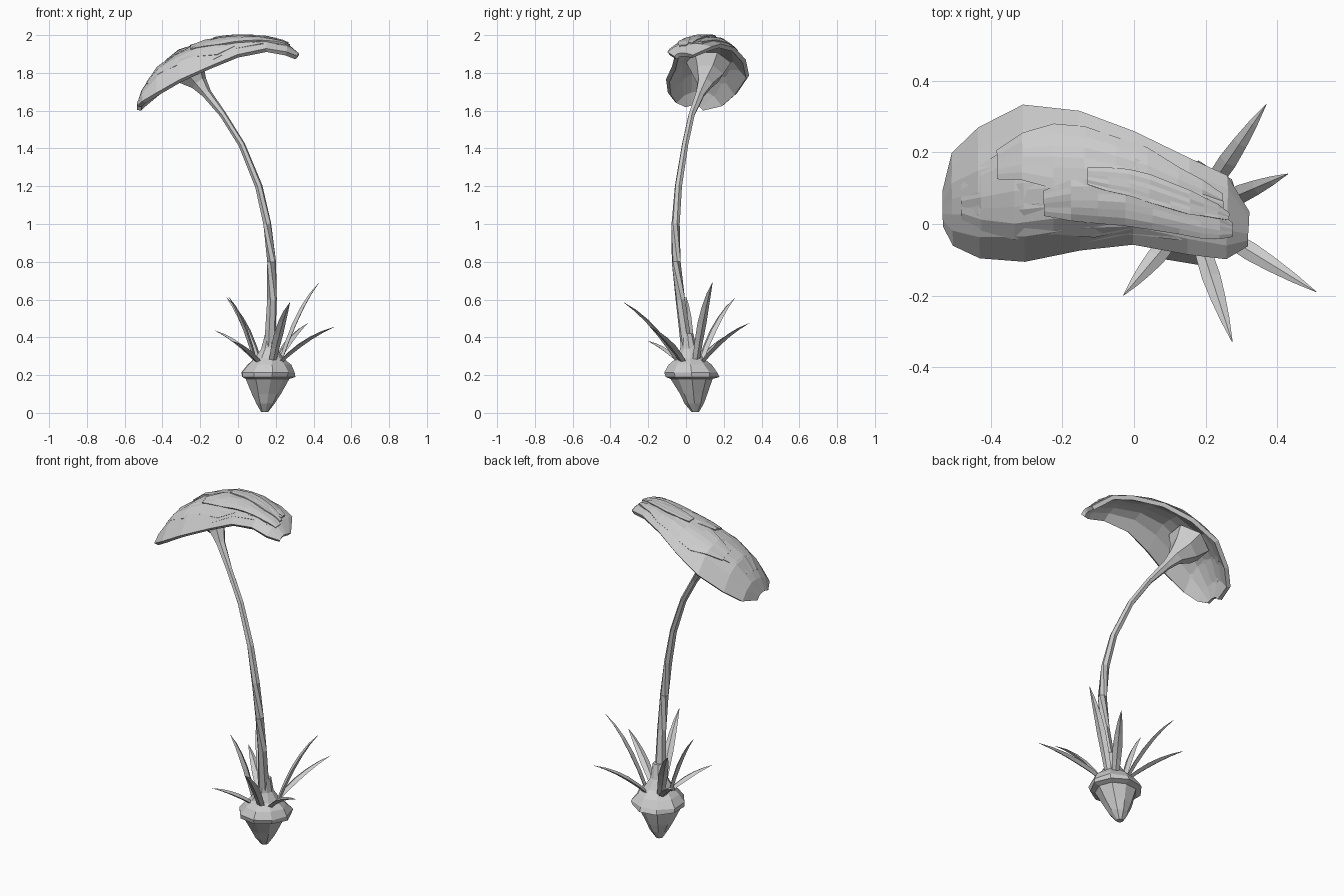
import bpy, math, random
from mathutils import Vector

random.seed(4)
cube = bpy.data.objects.get("Cube")
if cube:
    bpy.data.objects.remove(cube, do_unlink=True)

grey = bpy.data.materials.new("pale grey")
grey.use_nodes = True
colour = (0.6, 0.6, 0.6, 1)
grey.diffuse_color = colour
grey.node_tree.nodes["Principled BSDF"].inputs["Base Color"].default_value = colour


def add_mesh(name, verts, faces):
    mesh = bpy.data.meshes.new(name)
    mesh.from_pydata(verts, [], faces)
    mesh.materials.append(grey)
    obj = bpy.data.objects.new(name, mesh)
    bpy.context.collection.objects.link(obj)
    return obj


def tube(name, path, radii, sides, flat=1.0, upright=False, jitter=0.0):
    """Capped tube along a path; flat squashes the section, upright keeps rings level."""
    path = [Vector(p) for p in path]
    verts, faces = [], []
    for i, (p, r) in enumerate(zip(path, radii)):
        along = path[min(i + 1, len(path) - 1)] - path[max(i - 1, 0)]
        if upright:
            side, other = Vector((1, 0, 0)), Vector((0, 1, 0))
        else:
            along.normalize()
            side = along.cross(Vector((0, 0, 1))).normalized()
            other = along.cross(side)
        for k in range(sides):
            a = math.tau * k / sides
            rr = r * random.uniform(1 - jitter, 1 + jitter)
            verts.append(p + side * math.cos(a) * rr + other * math.sin(a) * rr * flat)
    for i in range(len(path) - 1):
        for k in range(sides):
            n = (k + 1) % sides
            a, b = i * sides, (i + 1) * sides
            faces.append((a + k, a + n, b + n, b + k))
    faces.append(tuple(reversed(range(sides))))
    faces.append(tuple(range(len(verts) - sides, len(verts))))
    return add_mesh(name, verts, faces)


# Bulb: pointed root, overhanging rim and rounded shoulder
bulb_rings = [(.005, .02), (.05, .052), (.1, .076), (.18, .115), (.19, .142),
              (.215, .146), (.255, .115), (.29, .075), (.34, .045), (.42, .03)]
tube("bulb", [(.14 + .08 * z, .05 - .1 * z, z) for z, r in bulb_rings],
     [r for z, r in bulb_rings], 9, upright=True, jitter=.06)

# Stem: long arch widening into a trumpet under the head
stem_path = [(.165, .01, .3), (.18, -.03, .6), (.178, -.052, .8), (.155, -.055, 1),
             (.11, -.04, 1.2), (.02, -.005, 1.42), (-.08, .03, 1.58),
             (-.165, .075, 1.69), (-.205, .1, 1.745), (-.25, .115, 1.795), (-.285, .12, 1.855)]
tube("stem", stem_path, [.032, .026, .024, .022, .02, .018, .018, .026, .045, .085, .12], 6)

# Leaves: slender blades arching out from the bulb
leaf_tips = [(.37, .335, .475), (.43, .14, .69), (.51, -.19, .455), (.275, -.33, .585),
             (-.03, -.2, .38), (-.06, .26, .61), (-.12, .27, .435), (-.05, 0, .615)]
heart = Vector((.16, .025, .26))
for n, tip in enumerate(leaf_tips):
    tip = Vector(tip)
    out = tip - heart
    out.z = 0
    base = heart + out.normalized() * .065
    bend = base.lerp(tip, .45)
    bend.z = base.z + (tip.z - base.z) * .7
    points = []
    for i in range(6):
        t = i / 5
        points.append(base.lerp(bend, t).lerp(bend.lerp(tip, t), t))
    tube(f"leaf_{n + 1}", points, [.02, .024, .026, .021, .013, .001], 4, flat=.45)

# Head: arched sections given as x, right y, left y, right rim z, left rim z, crown z
sections = [(-.515, 0, .09, 1.625, 1.61, 1.635), (-.49, -.05, .19, 1.65, 1.63, 1.71),
            (-.42, -.08, .257, 1.69, 1.69, 1.81), (-.3, -.087, .318, 1.76, 1.78, 1.9),
            (-.15, -.055, .3, 1.83, 1.86, 1.955), (0, -.04, .245, 1.89, 1.92, 1.975),
            (.15, -.07, .175, 1.92, 1.94, 1.965), (.25, -.085, .13, 1.9, 1.925, 1.94),
            (.305, -.05, .03, 1.88, 1.885, 1.895)]


def head_point(u, v):
    """Point on the head: u runs from lower rim to tip, v from -1 to 1 across."""
    f = u * (len(sections) - 1)
    i = min(int(f), len(sections) - 2)
    x, y0, y1, z0, z1, top = [a + (b - a) * (f - i) for a, b in zip(sections[i], sections[i + 1])]
    s = (v + 1) / 2
    rim = z0 + (z1 - z0) * s
    return Vector((x, y0 + (y1 - y0) * s, rim + (top - rim) * (1 - abs(v) ** 2.6)))


def petal_layer(name, start, end, width, lean, lift, rough, thick=.014):
    rows, cols = 9, 7
    verts, faces = [], []
    for i in range(rows):
        t = i / (rows - 1)
        u = start + (end - start) * t
        spread = width
        if width < 1:
            spread *= (.25 + .75 * math.sin(math.pi * (.08 + .84 * t))) * random.uniform(.9, 1.1)
        for j in range(cols):
            v = spread * (2 * j / (cols - 1) - 1) + lean * (1 - width)
            p = head_point(u, max(-1, min(1, v)))
            p += Vector((-.3 * (1 - u), 0, 1)) * (lift + random.uniform(-rough, rough))
            verts.append(p)
    for i in range(rows - 1):
        for j in range(cols - 1):
            a = i * cols + j
            faces.append((a, a + 1, a + cols + 1, a + cols))
    obj = add_mesh(name, verts, faces)
    shell = obj.modifiers.new("thickness", "SOLIDIFY")
    shell.thickness = thick
    shell.offset = -1
    return obj


# Overlapping petals stacked on the arched shell
petal_layer("head_shell", 0, 1, 1, 0, -.008, .002, .024)
petal_layer("petal_outer", .06, .95, .88, .1, .001, .004)
petal_layer("petal_middle", .16, .91, .72, -.3, .007, .004)
petal_layer("petal_left", .3, .87, .5, .7, .012, .004)
petal_layer("petal_right", .42, .92, .42, -.5, .013, .003)
petal_layer("petal_crest", .52, .9, .3, .1, .017, .002)
